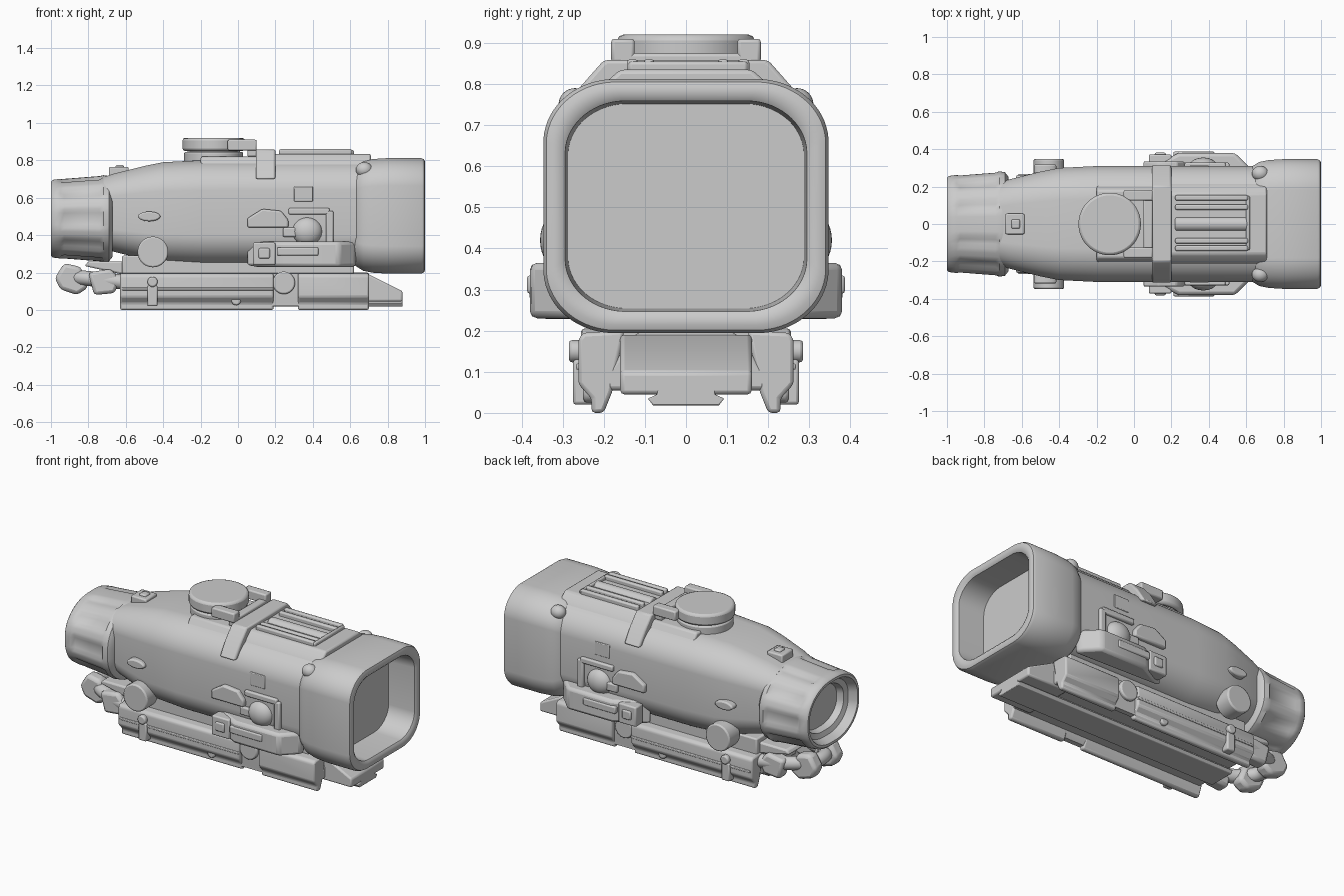
import bpy, bmesh, math
from mathutils import Vector

old = bpy.data.objects.get("Cube")
if old:
    bpy.data.objects.remove(old)

grey = (.6, .6, .6, 1)
material = bpy.data.materials.new("matte grey")
material.use_nodes = True
material.diffuse_color = grey
material.node_tree.nodes["Principled BSDF"].inputs["Base Color"].default_value = grey


def finish(name, bm, bevel=0):
    """Turn a bmesh into a smooth object with sharp edges and an optional bevel."""
    bmesh.ops.recalc_face_normals(bm, faces=bm.faces)
    mesh = bpy.data.meshes.new(name)
    bm.to_mesh(mesh)
    bm.free()
    mesh.materials.append(material)
    part = bpy.data.objects.new(name, mesh)
    bpy.context.collection.objects.link(part)
    bpy.ops.object.select_all(action="DESELECT")
    part.select_set(True)
    bpy.context.view_layer.objects.active = part
    bpy.ops.object.shade_smooth_by_angle(angle=math.radians(40))
    if bevel:
        modifier = part.modifiers.new("bevel", "BEVEL")
        modifier.width, modifier.segments, modifier.limit_method = bevel, 2, "ANGLE"


def skin(name, rings, bevel=0):
    """Join rings of points with side faces and close both ends."""
    bm = bmesh.new()
    rings = [[bm.verts.new(point) for point in ring] for ring in rings]
    for near, far in zip(rings, rings[1:]):
        for i in range(len(near)):
            bm.faces.new((near[i - 1], near[i], far[i], far[i - 1]))
    bm.faces.new(rings[0])
    bm.faces.new(rings[-1])
    finish(name, bm, bevel)


def prism(name, outline, axis, start, end, bevel=.01):
    """Extrude a flat outline along an axis."""
    place = {"x": lambda a, b, t: (t, a, b),
             "y": lambda a, b, t: (a, t, b),
             "z": lambda a, b, t: (a, b, t)}[axis]
    skin(name, [[place(a, b, t) for a, b in outline] for t in (start, end)], bevel)


def box(name, x, y, z, bevel=.008):
    left, right = x
    low, high = z
    prism(name, [(left, low), (right, low), (right, high), (left, high)], "y", *y, bevel)


def disc(name, centre, radius, axis, start, end, bevel=.008, stretch=1):
    a, b = centre
    turns = [math.tau * i / 48 for i in range(48)]
    prism(name, [(a + stretch * radius * math.cos(t), b + radius * math.sin(t)) for t in turns],
          axis, start, end, bevel)


def mirrored(half):
    """Complete a symmetric cross-section from its right half."""
    return half + [(-y, z) for y, z in reversed(half)]


def flipped(outline, side):
    return [(side * y, z) for y, z in outline]


def ball(name, centre, size):
    bm = bmesh.new()
    bmesh.ops.create_uvsphere(bm, u_segments=32, v_segments=16, radius=1)
    for v in bm.verts:
        v.co = v.co * Vector(size) + Vector(centre)
    finish(name, bm)


def loft(name, middle, half_width, half_height, roundness, stations):
    """Skin rounded sections, each given by x, its inset and whether it is fluted."""
    rings = []
    for x, inset, fluted in stations:
        width, height, ring = half_width - inset, half_height - inset, []
        for i in range(64):
            t = math.tau * (i + .5) / 64
            c, s = math.cos(t), math.sin(t)
            y = width * (math.copysign(1 - roundness, c) + roundness * c)
            z = height * (math.copysign(1 - roundness, s) + roundness * s)
            shrink = .95 if fluted and math.cos(10 * t) > .3 else 1
            ring.append((x, y * shrink, middle + z * shrink))
        rings.append(ring)
    skin(name, rings)


def plain(pairs):
    return [(x, inset, False) for x, inset in pairs]


# Main housing, tapering toward the eyepiece
loft("housing", .52, .31, .28, .6,
     plain([(-.72, .09), (-.66, .07), (-.5, .03), (-.4, .01), (-.2, 0), (.68, 0)]))

# Hood: rounded outer shell, front lip and recessed lens
loft("objective_hood", .503, .347, .309, .5,
     plain([(.6, .08), (.63, .04), (.67, .015), (.72, .005), (.8, 0), (.98, 0), (.995, .007),
            (1, .02), (1, .04), (.99, .053), (.82, .06)]))

# Eyepiece: fluted grip, rim and recessed lens
grip = [(-.74, .005, True), (-.93, .02, True)]
loft("eyepiece", .488, .282, .233, .9,
     plain([(-.67, .03), (-.69, .005), (-.72, 0)]) + grip
     + plain([(-.95, .02), (-.99, .025), (-1, .035), (-1, .05), (-.95, .07), (-.94, .1), (-.9, .11)]))

# Roof deck with ribs and light tube
prism("roof_deck", mirrored([(.22, .77), (.2, .8), (.16, .835)]), "x", .1, .71)
prism("turret_deck", mirrored([(.22, .76), (.18, .82)]), "x", -.2, .15)
window = (.22, .61)
for y in (-.13, -.09, .09, .14):
    box("roof_rib", window, (y - .014, y + .014), (.82, .86))
disc("light_tube", (0, .815), .04, "x", *window)
box("roof_stop", (.6, .62), (-.14, .15), (.82, .855))

# Turret
turret = (-.13, 0)
disc("turret_base", turret, .158, "z", .76, .845)
disc("turret_neck", turret, .14, "z", .83, .86)
disc("turret_cap", turret, .167, "z", .85, .92, .014)

# Strap over the roof, turret bracket and rear sight
band = (.095, .2)
box("roof_strap", band, (-.2, .2), (.8, .858))
box("strap_crossbar", (.05, .1), (-.165, .165), (.82, .875))
strap_end = [(.16, .858), (.2, .858), (.26, .79), (.318, .7), (.29, .7), (.2, .77)]
box("rear_sight_block", (-.69, -.585), (-.055, .055), (.68, .765))
box("rear_sight_post", (-.655, -.61), (-.025, .025), (.74, .775))

# Controls repeated on both flanks
pod = [(.04, .27), (.2, .36), (.24, .38), (.54, .38), (.63, .29), (.63, .25)]
switch = [(.05, .44), (.27, .44), (.27, .48), (.23, .53), (.13, .54), (.05, .49)]
for side in (1, -1):
    def out(near, far):
        return side * near, side * far

    prism("strap_side", flipped(strap_end, side), "x", *band)
    box("bracket_tab", (-.055, .1), out(.125, .182), (.852, .91))
    disc("side_knob", (-.455, .31), .082, "y", *out(.24, .347))
    disc("side_pin", (-.475, .5), .026, "y", *out(.27, .318), stretch=2.3)
    prism("lever_pod", [(x, side * y) for x, y in pod], "z", .23, .365, .018)
    box("pod_buckle", (.08, .2), out(.3, .372), (.24, .36))
    box("buckle_stud", (.11, .17), out(.34, .381), (.275, .33))
    box("pod_bar", (.21, .43), out(.35, .387), (.29, .335))
    prism("switch_block", switch, "y", *out(.27, .335))
    ball("switch_ball", (.37, side * .3, .42), (.08, .055, .075))
    box("switch_arm", (.24, .4), out(.27, .33), (.39, .44))
    box("switch_guard_top", (.27, .49), out(.28, .328), (.51, .545))
    box("switch_guard_end", (.47, .51), out(.28, .328), (.34, .53))
    box("flank_plate", (.3, .4), out(.28, .314), (.58, .66), .004)
    ball("hood_lug", (.675, side * .27, .75), (.045, .04, .04))

# Mount: pedestal, saddle, sloping nose and rail
box("pedestal", (-.62, .62), (-.2, .2), (.17, .29))
prism("mount_tongue", [(-.82, .235), (-.62, .19), (.6, .19), (.6, .26), (-.8, .26)], "y", -.17, .17)
prism("mount_saddle", mirrored([(.12, .195), (.2, .09), (.19, .055)]), "x", -.62, .7)
prism("mount_nose", [(.6, .19), (.7, .19), (.88, .1), (.88, .045), (.6, .045)], "y", -.16, .16)
prism("rail", mirrored([(.07, .06), (.07, .045), (.093, .035), (.08, .018)]), "x", -.62, .88, .003)

# Clamp jaws and bolts on both edges of the mount
jaw = [(.15, .2), (.25, .195), (.262, .18), (.262, .07), (.23, .035), (.23, 0), (.2, 0), (.18, .05)]
bridge = [(min(y, .235), max(z, .02)) for y, z in jaw]
for side in (1, -1):
    for start, end in ((-.63, .19), (.32, .7)):
        prism("clamp_jaw", flipped(jaw, side), "x", start, end)
    prism("clamp_bridge", flipped(bridge, side), "x", .18, .33, 0)
    disc("clamp_pivot", (.245, .145), .06, "y", side * .18, side * .255)
    box("clamp_step", (-.62, .19), (side * .2, side * .267), (.105, .12), .004)
    box("clamp_bolt", (-.485, -.43), (side * .22, side * .275), (.02, .13))
    disc("bolt_head", (-.457, .15), .027, "y", side * .22, side * .285)
    disc("small_bolt", (-.01, .05), .025, "y", side * .2, side * .25)

# Tether looped below the eyepiece, with links and clasps
curve = bpy.data.curves.new("tether", "CURVE")
curve.dimensions, curve.bevel_depth, curve.use_fill_caps = "3D", .04, True
spline = curve.splines.new("BEZIER")
spline.bezier_points.add(6)
for i, point in enumerate(spline.bezier_points):
    t = math.pi * i / 6
    point.co = (-.62 - .3 * math.sin(t), .17 * math.cos(t), .15 + .03 * math.sin(t))
    point.handle_left_type = point.handle_right_type = "AUTO"
curve.materials.append(material)
bpy.context.collection.objects.link(bpy.data.objects.new("tether", curve))
link = [(-.98, .17), (-.93, .25), (-.84, .23), (-.8, .12), (-.86, .08), (-.95, .11)]
clasp = [(-.8, .2), (-.68, .22), (-.63, .16), (-.66, .09), (-.77, .08)]
for side in (1, -1):
    prism("tether_link", link, "y", side * .06, side * .14, .02)
    prism("tether_clasp", clasp, "y", side * .12, side * .2, .018)
